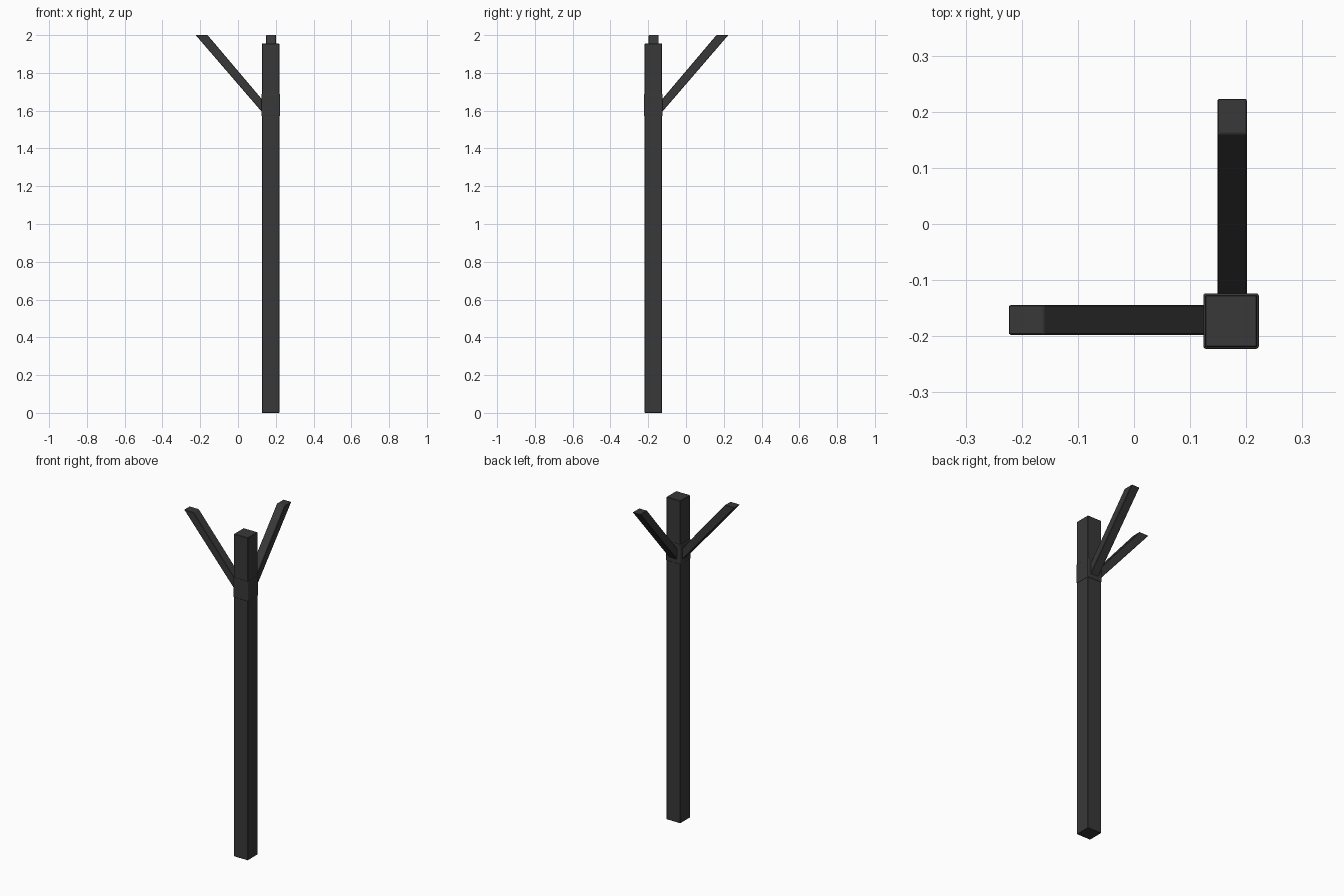
import bpy, bmesh
from mathutils import Vector

cube = bpy.data.objects.get("Cube")
if cube:
    bpy.data.objects.remove(cube, do_unlink=True)

charcoal = bpy.data.materials.new("charcoal")
charcoal.use_nodes = True
colour = (0.04, 0.04, 0.04, 1)
charcoal.diffuse_color = colour
charcoal.node_tree.nodes["Principled BSDF"].inputs["Base Color"].default_value = colour

CX, CY = 0.173, -0.173  # post axis


def finish(name, bm, bevel, segments=1):
    bmesh.ops.recalc_face_normals(bm, faces=bm.faces)
    mesh = bpy.data.meshes.new(name)
    bm.to_mesh(mesh)
    bm.free()
    mesh.materials.append(charcoal)
    ob = bpy.data.objects.new(name, mesh)
    bpy.context.collection.objects.link(ob)
    mod = ob.modifiers.new("edges", "BEVEL")
    mod.width = bevel
    mod.segments = segments
    return ob


def column(name, half, z0, z1, bevel, segments=1):
    bm = bmesh.new()
    bmesh.ops.create_cube(bm, size=1)
    for v in bm.verts:
        v.co = Vector((CX + v.co.x * 2 * half, CY + v.co.y * 2 * half,
                       z0 + (v.co.z + 0.5) * (z1 - z0)))
    return finish(name, bm, bevel, segments)


def arm(name, place):
    # Side profile of a slanted bar with a level top, extruded to its width
    profile = [(-0.224, 2.0), (-0.161, 2.0), (0.15, 1.633), (0.15, 1.566)]
    bm = bmesh.new()
    face = bm.faces.new([bm.verts.new(place(u, -0.0265, z)) for u, z in profile])
    step = place(0, 0.0265, 0) - place(0, -0.0265, 0)
    extruded = bmesh.ops.extrude_face_region(bm, geom=[face])
    verts = [g for g in extruded["geom"] if isinstance(g, bmesh.types.BMVert)]
    bmesh.ops.translate(bm, vec=step, verts=verts)
    return finish(name, bm, 0.002)


# Upright and the clamp around it
column("post", 0.0465, 0, 1.955, 0.002)
column("collar", 0.0495, 1.57, 1.69, 0.005, 3)

# Two braces, one to the right and one to the back
arm("right_arm", lambda u, w, z: Vector((u, CY + 0.002 + w, z)))
arm("back_arm", lambda u, w, z: Vector((CX + 0.002 + w, -u, z)))
